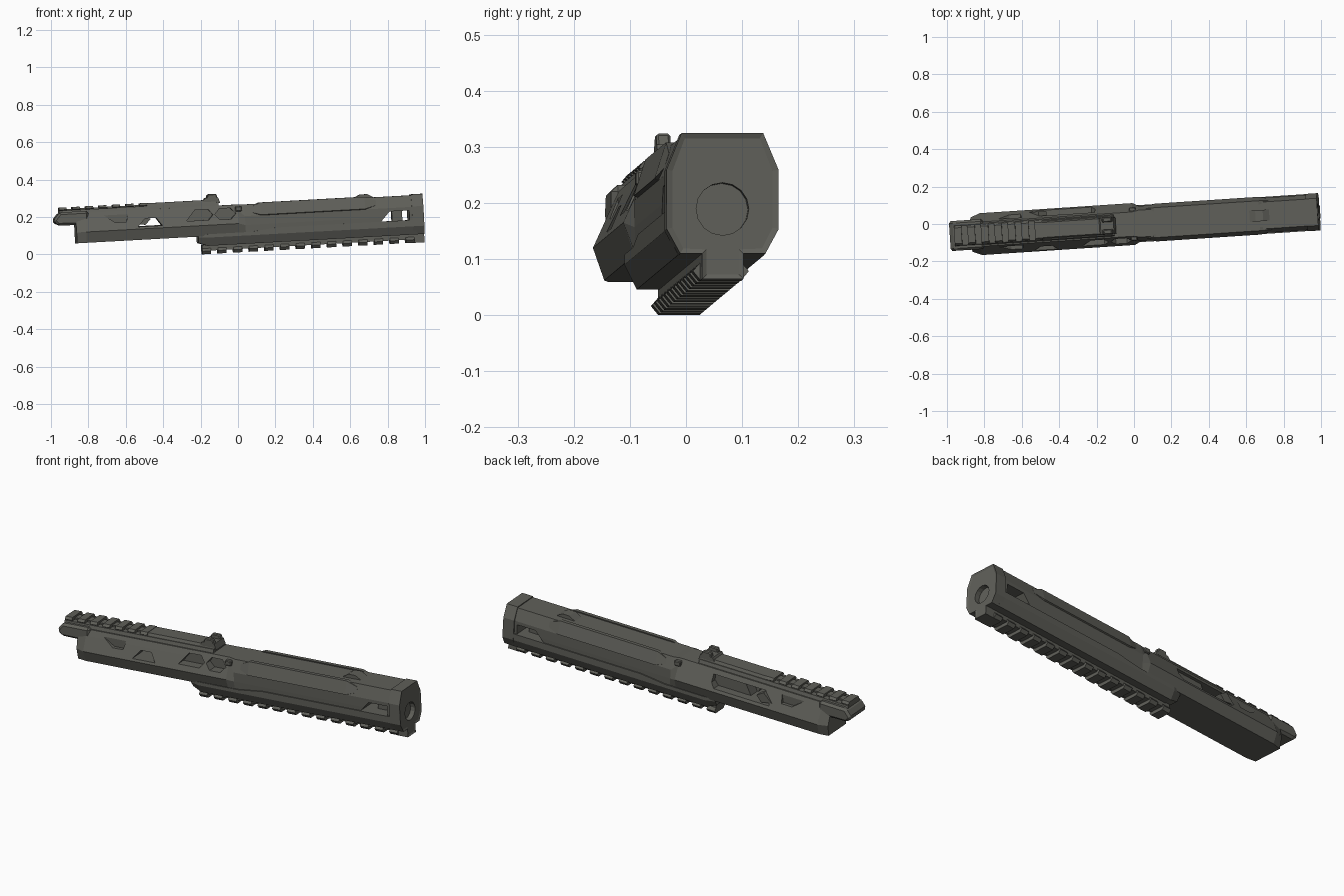
import bpy, bmesh, math
from mathutils import Matrix, Vector

old = bpy.data.objects.get("Cube")
if old:
    bpy.data.objects.remove(old, do_unlink=True)

# The whole assembly lies along one slightly tilted axis
TILT = (Matrix.Translation((0, 0, 0.135)) @ Matrix.Rotation(0.066, 4, 'Z')
        @ Matrix.Rotation(-0.055, 4, 'Y'))

metal = bpy.data.materials.new("dark_grey_metal")
metal.use_nodes = True
GREY = (0.115, 0.115, 0.1, 1)
metal.diffuse_color = GREY
metal.node_tree.nodes["Principled BSDF"].inputs["Base Color"].default_value = GREY


def skin(bm, rings):
    """Join closed rings of points into a capped solid."""
    rows = [[bm.verts.new(p) for p in ring] for ring in rings]
    n = len(rows[0])
    for a, b in zip(rows, rows[1:]):
        for i in range(n):
            j = (i + 1) % n
            bm.faces.new((a[i], a[j], b[j], b[i]))
    bm.faces.new(rows[0])
    bm.faces.new(rows[-1])


def finish(name, bm, bevel=0):
    bmesh.ops.recalc_face_normals(bm, faces=bm.faces)
    mesh = bpy.data.meshes.new(name)
    bm.to_mesh(mesh)
    bm.free()
    obj = bpy.data.objects.new(name, mesh)
    bpy.context.collection.objects.link(obj)
    obj.matrix_world = TILT
    mesh.materials.append(metal)
    if bevel:
        mod = obj.modifiers.new("edge", 'BEVEL')
        mod.width, mod.segments = bevel, 1
    return obj


def ring(x, half):
    """Mirror a half cross-section (y, z) at station x."""
    return [(x, y, z) for y, z in half] + [(x, -y, z) for y, z in reversed(half)]


def loft(name, stations, bevel=0):
    bm = bmesh.new()
    skin(bm, [ring(x, half) for x, half in stations])
    return finish(name, bm, bevel)


def slab(name, outline, spans, bevel=0):
    """Extrude a side outline (x, z) across one or more y spans."""
    bm = bmesh.new()
    for a, b in spans:
        skin(bm, [[(x, y, z) for x, z in outline] for y in (a, b)])
    return finish(name, bm, bevel)


def boxes(name, items, bevel=0):
    """Boxes given as x0, x1, half width, z0, z1."""
    bm = bmesh.new()
    for x0, x1, w, z0, z1 in items:
        half = [(w, z0), (w, z1)]
        skin(bm, [ring(x0, half), ring(x1, half)])
    return finish(name, bm, bevel)


def cut(target, cutter):
    cutter.hide_render = True
    cutter.hide_set(True)
    cutter.display_type = 'WIRE'
    mod = target.modifiers.new("cut", 'BOOLEAN')
    mod.operation, mod.solver, mod.object = 'DIFFERENCE', 'EXACT', cutter


# Main shell: wide rear half, slimmer octagonal front half
rear = [(.092, -.028), (.112, .03), (.08, .10), (.065, .132)]
rear_end = [(.082, -.028), (.092, .03), (.074, .10), (.06, .132)]
front = [(.092, -.03), (.094, .02), (.094, .068), (.072, .13)]
shell = loft("main_shell", [(-.87, rear_end), (-.82, rear), (0, rear),
                            (.035, front), (.95, front)])

# Openings in the shell
windows = [
    ("rear_window_cutter", [(-.54, .042), (-.41, .042), (-.44, .085), (-.5, .085)], [(-.2, .01)]),
    ("ejection_port_cutter", [(-.54, .045), (-.22, .045), (-.2, .07), (-.2, .108), (-.5, .108)],
     [(0, .2)]),
    ("vent_cutter", [(-.28, .058), (-.16, .058), (-.135, .085), (-.16, .115), (-.23, .115)],
     [(-.2, -.05)]),
    ("hex_vent_cutter", [(-.125, .085), (-.1, .056), (-.04, .056), (-.012, .085),
                         (-.04, .115), (-.1, .115)], [(-.2, -.05)]),
    ("muzzle_window_cutter", [(.76, -.004), (.915, -.004), (.915, .05), (.81, .05)], [(-.2, .2)]),
    ("rear_recess_cutter", [(-.73, .12), (-.66, .072), (-.6, .072), (-.59, .12)],
     [(-.2, -.074), (.074, .2)]),
]
for name, outline, spans in windows:
    cut(shell, slab(name, outline, spans))

# Bolt and deflector in the ejection port, barrel piece behind the muzzle windows
slab("bolt", [(-.41, .04), (-.19, .04), (-.19, .11), (-.37, .11)], [(-.01, .06)])
slab("shell_deflector", [(-.55, .06), (-.49, .05), (-.46, .08), (-.5, .105)], [(.06, .1)])
boxes("barrel_block", [(.825, .88, .035, -.01, .055)])

# Rear overhang of the upper receiver
slab("rear_overhang", [(-.8, .068), (-.965, .072), (-.99, .1), (-.955, .142), (-.8, .142)],
     [(-.08, .08)], bevel=.012)

# Lower guard below the front half
guard = [(.077, -.08), (.099, -.036), (.099, -.018)]
guard_tall = [(.077, -.08), (.099, -.036), (.099, -.002)]
guard_tip = [(.066, -.062), (.085, -.034), (.085, -.02)]
loft("lower_guard", [(-.22, guard_tip), (-.17, guard), (.06, guard),
                     (.2, guard_tall), (.95, guard_tall)])

# Lower accessory rail with cross teeth
boxes("lower_rail_base", [(-.2, .96, .037, -.106, -.075)])
tooth = [(.036, -.092), (.05, -.108), (.037, -.124)]
bm = bmesh.new()
for i in range(14):
    x = -.2 + i * .084
    skin(bm, [ring(x, tooth), ring(x + .046, tooth)])
finish("lower_rail_teeth", bm)

# Upper rail: base, teeth and smooth cover plate
loft("upper_rail_base", [(x, [(.06, .125), (.052, .15)]) for x in (-.955, -.1)])
tooth = [(.042, .148), (.052, .155), (.042, .167)]
bm = bmesh.new()
for i in range(7):
    x = -.955 + i * .072
    skin(bm, [ring(x, tooth), ring(x + .04, tooth)])
finish("upper_rail_teeth", bm)
boxes("upper_rail_spine", [(-.955, -.5, .022, .145, .158)])
loft("rail_cover", [(x, [(.048, .148), (.04, .165)]) for x in (-.5, -.1)])

# Folding sight: base and two ears
slab("sight_base", [(-.19, .145), (-.09, .145), (-.1, .175), (-.17, .175)], [(-.045, .045)])
slab("sight_ears", [(-.165, .165), (-.1, .165), (-.11, .195), (-.155, .195)],
     [(-.045, -.02), (.02, .045)], bevel=.004)

# Front sight nub
slab("front_nub", [(.62, .126), (.66, .149), (.7, .149), (.74, .126)], [(-.03, .03)])

# Raised strips along the upper front edges
strip = [(.066, .1), (.09, .066), (.101, .071), (.08, .136), (.06, .136)]
bm = bmesh.new()
for side in (-1, 1):
    rings = []
    for x, k in ((.07, .4), (.12, 1), (.68, 1), (.74, .4)):
        mid = Vector((.078, .098))
        pts = [mid + (Vector(p) - mid) * k for p in strip]
        rings.append([(x, side * p.x, p.y) for p in pts])
    skin(bm, rings)
finish("upper_edge_strips", bm)

# Takedown pins at the joint
slab("joint_pins", [(-.015, .095), (.02, .095), (.02, .122), (-.015, .122)],
     [(-.09, -.06), (.06, .09)], bevel=.004)

# Muzzle cap with rim, rail stub and round bore
cap_half = [(.037, -.125), (.037, -.08), (.076, -.08), (.1, -.036), (.1, .07), (.073, .135)]
bm = bmesh.new()
skin(bm, [ring(.93, cap_half), ring(.992, cap_half)])
bmesh.ops.recalc_face_normals(bm, faces=bm.faces)
face = [f for f in bm.faces if f.calc_center_median().x > .99]
bmesh.ops.inset_region(bm, faces=face, thickness=.011, depth=-.004)
cap = finish("muzzle_cap", bm)
bm = bmesh.new()
circle = [(.047 * math.cos(a), .047 * math.sin(a))
          for a in (math.tau * i / 16 for i in range(16))]
skin(bm, [[(x, y, z) for y, z in circle] for x in (.962, 1.05)])
cut(cap, finish("bore_cutter", bm))
